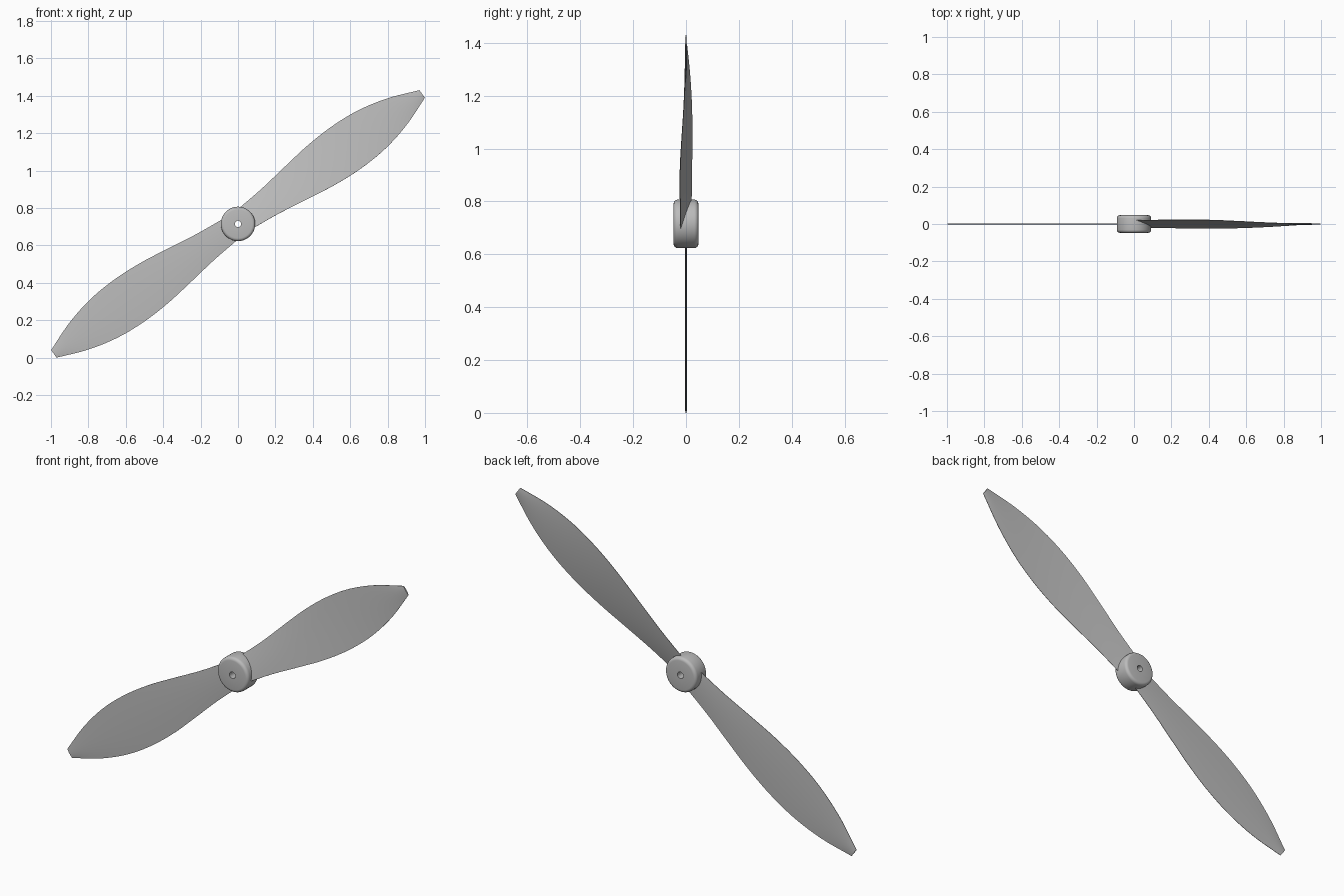
import bpy, bmesh, math
from mathutils import Matrix, Vector

cube = bpy.data.objects.get("Cube")
if cube:
    bpy.data.objects.remove(cube, do_unlink=True)

grey = bpy.data.materials.new("light_grey")
grey.use_nodes = True
grey.diffuse_color = (0.5, 0.5, 0.5, 1)
grey.node_tree.nodes["Principled BSDF"].inputs["Base Color"].default_value = (0.5, 0.5, 0.5, 1)

CENTRE_Z = 0.715
TILT = math.radians(35.2)
ROOT, TIP = 0.05, 1.205
HALF_WIDTHS = [0.068, 0.084, 0.108, 0.130, 0.138, 0.126, 0.088, 0.025]


def finish(name, bm):
    bmesh.ops.recalc_face_normals(bm, faces=bm.faces[:])
    mesh = bpy.data.meshes.new(name)
    bm.to_mesh(mesh)
    bm.free()
    mesh.materials.append(grey)
    obj = bpy.data.objects.new(name, mesh)
    bpy.context.collection.objects.link(obj)
    bpy.ops.object.select_all(action="DESELECT")
    obj.select_set(True)
    bpy.context.view_layer.objects.active = obj
    bpy.ops.object.shade_smooth_by_angle(angle=math.radians(35))
    return obj


def half_width(t):
    """Smooth curve through the half widths, t from 0 at the root to 1 at the tip."""
    w = HALF_WIDTHS
    p = [2 * w[0] - w[1]] + w + [2 * w[-1] - w[-2]]
    x = t * (len(w) - 1)
    i = min(int(x), len(w) - 2)
    u = x - i
    a, b, c, d = p[i:i + 4]
    return b + 0.5 * u * (c - a + u * (2 * a - 5 * b + 4 * c - d + u * (3 * (b - c) + d - a)))


def blade(name, angle, root_twist):
    """Thin lens-section blade, lofted outward and untwisting to the tip."""
    bm = bmesh.new()
    stations, steps = 32, 8
    fractions = [2 * k / steps - 1 for k in range(steps + 1)]
    place = Matrix.Translation((0, 0, CENTRE_Z)) @ Matrix.Rotation(-angle, 4, "Y")
    rings = []
    for i in range(stations + 1):
        t = i / stations
        s = ROOT + (TIP - ROOT) * t
        twist = Matrix.Rotation(-root_twist * (1 - t), 4, "X")
        ring = []
        for side, row in ((-1, fractions), (1, fractions[::-1])):
            for f in row:
                thick = 0.001 + 0.003 * (1 - f * f)
                local = Vector((s, side * thick, f * half_width(t)))
                ring.append(bm.verts.new(place @ (twist @ local)))
        rings.append(ring)
    n = len(rings[0])
    for a, b in zip(rings, rings[1:]):
        for k in range(n):
            bm.faces.new((a[k], a[(k + 1) % n], b[(k + 1) % n], b[k]))
    bm.faces.new(rings[0])
    bm.faces.new(rings[-1])
    return finish(name, bm)


def hub():
    """Rounded disc with a through hole, turned about the y axis."""
    radius, half, hole, bevel = 0.092, 0.047, 0.017, 0.016
    profile = [(hole, -half)]
    for sign, order in ((-1, range(5)), (1, range(4, -1, -1))):
        for k in order:
            a = math.pi / 2 * k / 4
            profile.append((radius - bevel + bevel * math.sin(a),
                            sign * (half - bevel + bevel * math.cos(a))))
    profile.append((hole, half))
    bm = bmesh.new()
    verts = [bm.verts.new((r, y, 0)) for r, y in profile]
    edges = [bm.edges.new((a, b)) for a, b in zip(verts, verts[1:] + verts[:1])]
    bmesh.ops.spin(bm, geom=verts + edges, cent=(0, 0, 0), axis=(0, 1, 0),
                   angle=2 * math.pi, steps=48)
    bmesh.ops.remove_doubles(bm, verts=bm.verts[:], dist=0.0001)
    bmesh.ops.translate(bm, verts=bm.verts[:], vec=(0, 0, CENTRE_Z))
    return finish("hub", bm)


hub()
# The left blade is pitched at its root; the right blade lies flat
blade("left_blade", TILT, math.radians(17.5))
blade("right_blade", TILT + math.pi, 0)
